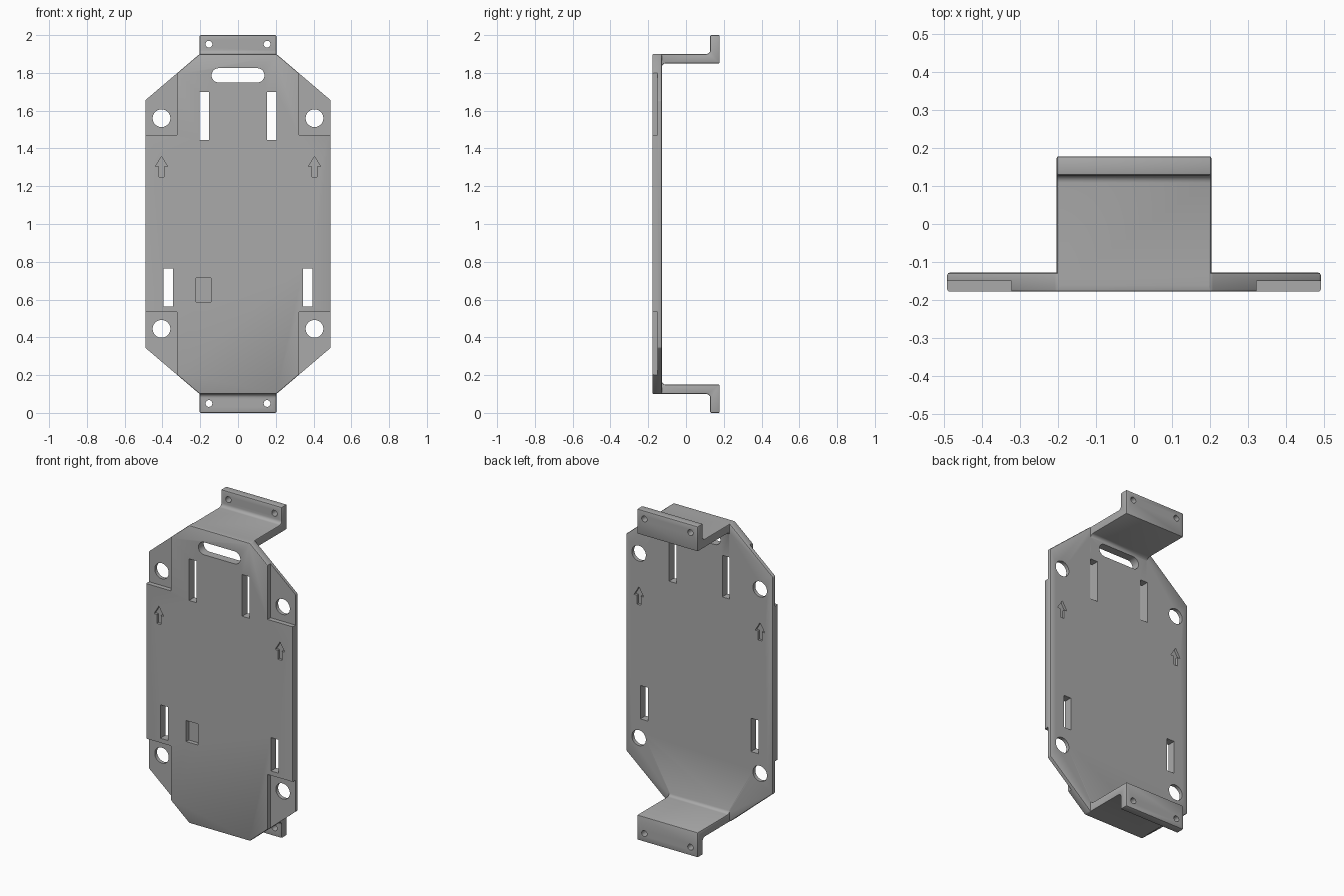
import bpy, bmesh, math
from mathutils import Vector

if "Cube" in bpy.data.objects:
    bpy.data.objects.remove(bpy.data.objects["Cube"], do_unlink=True)

FRONT, BACK = -0.178, -0.128      # plate faces
DEPTH = 0.178                     # rear face of the mounting tabs
THICK = 0.05

grey = bpy.data.materials.new("plain grey")
grey.use_nodes = True
colour = (0.4, 0.4, 0.4, 1)
grey.diffuse_color = colour
grey.node_tree.nodes["Principled BSDF"].inputs["Base Color"].default_value = colour


def prism(name, points, start, end, axis="y"):
    """Extrude a profile: (x, z) points along y, or (y, z) points along x."""
    bm = bmesh.new()
    place = (lambda a, b, d: (a, d, b)) if axis == "y" else (lambda a, b, d: (d, a, b))
    face = bm.faces.new([bm.verts.new(place(a, b, start)) for a, b in points])
    new = bmesh.ops.extrude_face_region(bm, geom=[face])["geom"]
    shift = Vector(place(0, 0, end - start))
    bmesh.ops.translate(bm, vec=shift, verts=[v for v in new if isinstance(v, bmesh.types.BMVert)])
    bmesh.ops.recalc_face_normals(bm, faces=bm.faces)
    mesh = bpy.data.meshes.new(name)
    bm.to_mesh(mesh)
    bm.free()
    mesh.materials.append(grey)
    obj = bpy.data.objects.new(name, mesh)
    bpy.context.collection.objects.link(obj)
    return obj


def apply(obj, mod):
    bpy.context.view_layer.objects.active = obj
    bpy.ops.object.modifier_apply(modifier=mod.name)


def soften(obj, width=0.006):
    mod = obj.modifiers.new("soft edges", "BEVEL")
    mod.width, mod.segments = width, 2
    mod.limit_method, mod.angle_limit = "ANGLE", math.radians(40)
    apply(obj, mod)


def combine(obj, other, operation):
    mod = obj.modifiers.new("combine", "BOOLEAN")
    mod.operation, mod.solver, mod.object = operation, "EXACT", other
    apply(obj, mod)
    bpy.data.objects.remove(other, do_unlink=True)


def rect(x0, x1, z0, z1):
    return [(x0, z0), (x1, z0), (x1, z1), (x0, z1)]


def stadium(cx, cz, half, r, n=32):
    """Circle, stretched sideways by half on each side."""
    pts = []
    for i in range(n):
        a = 2 * math.pi * (i + 0.5) / n
        pts.append((cx + math.copysign(half, math.cos(a)) + r * math.cos(a), cz + r * math.sin(a)))
    return pts


def fillet(cy, cz, r, a0, a1, n=5):
    return [(cy + r * math.cos(math.radians(a0 + (a1 - a0) * i / n)),
             cz + r * math.sin(math.radians(a0 + (a1 - a0) * i / n))) for i in range(n + 1)]


# Eight-sided main plate
half = [(0.203, 0.1), (0.491, 0.345), (0.491, 1.655), (0.203, 1.9)]
plate = prism("mounting_plate", half + [(-x, z) for x, z in reversed(half)], FRONT, BACK)
soften(plate)

# Top and bottom brackets: bent arms ending in screw tabs
R = 0.02
TAB = DEPTH - THICK
profile = ([(FRONT + 0.012, 1.9)]
           + fillet(TAB - R, 1.9 + R, R, -90, 0)
           + [(TAB, 2), (DEPTH, 2), (DEPTH, 1.85)]
           + fillet(BACK + R, 1.85 - R, R, 90, 180)
           + [(FRONT + 0.012, 1.85 - R)])
for name, flip in (("top_bracket", False), ("bottom_bracket", True)):
    pts = [(y, 2 - z if flip else z) for y, z in profile]
    bracket = prism(name, pts, -0.203, 0.203, "x")
    soften(bracket, 0.005)
    combine(plate, bracket, "UNION")


def cut(points, y0=FRONT - 0.05, y1=BACK + 0.03):
    combine(plate, prism("cutter", points, y0, y1), "DIFFERENCE")


ARROW = [(0.013, 1.25), (0.013, 1.304), (0.032, 1.304), (0, 1.358)]
arrow = ARROW + [(-x, z) for x, z in reversed(ARROW[:-1])]

for s in (-1, 1):
    # Stepped corners, corner holes and tab screw holes
    for z0, z1, hole, screw in ((1.472, 2.1, 1.56, 1.952), (-0.1, 0.535, 0.445, 0.05)):
        cut(rect(*sorted((s * 0.322, s * 0.6)), z0, z1), FRONT - 0.05, FRONT + 0.028)
        cut(stadium(s * 0.405, hole, 0, 0.047))
        cut(stadium(s * 0.154, screw, 0, 0.018, 20), TAB - 0.03, DEPTH + 0.03)
    # Strap slots
    for cx, z0, z1 in ((0.178, 1.446, 1.698), (0.37, 0.562, 0.764)):
        cut(rect(s * cx - 0.025, s * cx + 0.025, z0, z1))
    # Engraved arrows on both faces
    shape = [(x + s * 0.405, z) for x, z in arrow]
    cut(shape, FRONT - 0.05, FRONT + 0.015)
    cut(shape, BACK - 0.015, BACK + 0.05)

# Handle slot and shallow pocket
cut(stadium(0, 1.787, 0.102, 0.038))
cut(rect(-0.222, -0.143, 0.588, 0.715), FRONT - 0.05, FRONT + 0.025)

# Smooth curves, crisp edges
bpy.ops.object.select_all(action="DESELECT")
plate.select_set(True)
bpy.context.view_layer.objects.active = plate
bpy.ops.object.shade_smooth_by_angle(angle=math.radians(30))
